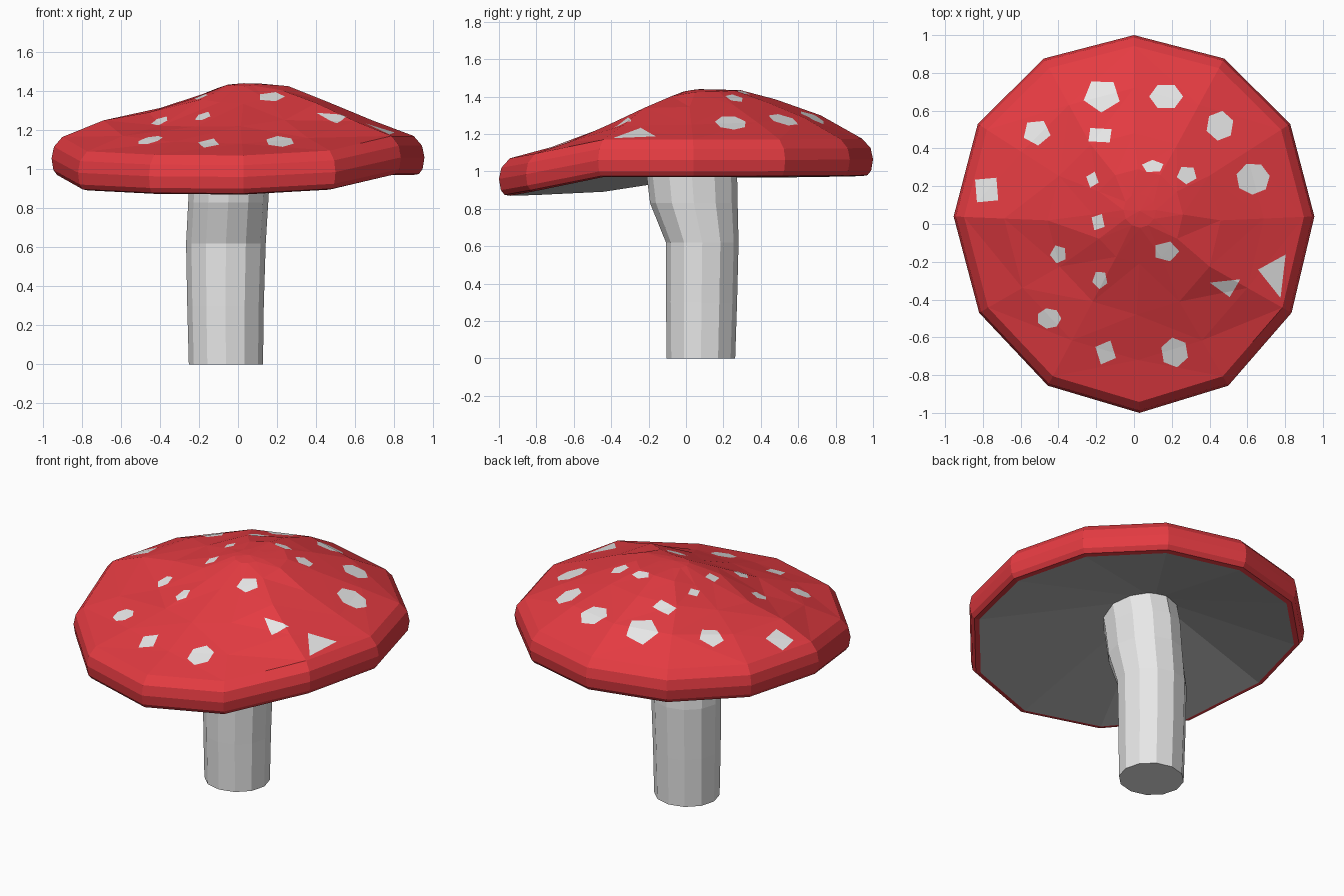
import bpy, bmesh
from math import sin, cos, pi, radians
from mathutils import Vector

cube = bpy.data.objects.get("Cube")
if cube:
    bpy.data.objects.remove(cube, do_unlink=True)


def material(name, rgb):
    mat = bpy.data.materials.new(name)
    mat.use_nodes = True
    colour = (*rgb, 1)
    mat.diffuse_color = colour
    mat.node_tree.nodes["Principled BSDF"].inputs["Base Color"].default_value = colour
    return mat


red = material("cap red", (0.78, 0.044, 0.054))
white = material("pale grey", (0.8, 0.8, 0.8))
grey = material("gill grey", (0.43, 0.43, 0.43))


def finish(bm, name, mats):
    bmesh.ops.recalc_face_normals(bm, faces=bm.faces)
    mesh = bpy.data.meshes.new(name)
    bm.to_mesh(mesh)
    bm.free()
    for mat in mats:
        mesh.materials.append(mat)
    obj = bpy.data.objects.new(name, mesh)
    bpy.context.collection.objects.link(obj)
    return obj


def loft(bm, rings):
    """Join consecutive rings of points with quads."""
    loops = [[bm.verts.new(p) for p in ring] for ring in rings]
    bands = []
    for low, high in zip(loops, loops[1:]):
        n = len(low)
        bands.append([bm.faces.new((low[i], low[(i + 1) % n],
                                    high[(i + 1) % n], high[i]))
                      for i in range(n)])
    return loops, bands


def close(bm, loop, point):
    """Fan a ring to a centre point."""
    tip = bm.verts.new(point)
    return [bm.faces.new((a, b, tip)) for a, b in zip(loop, loop[1:] + loop[:1])]


# Corners of the cap that droop or lift, by index around the ring
warp = {7: -0.05, 8: -0.02, 11: 0.025}


def cap_ring(radius, right, back, left, front, cx=0, cy=0, sides=12):
    """Tilted ring whose height blends between the four directions."""
    points = []
    for i in range(sides):
        a = 2 * pi * i / sides
        c, s = cos(a), sin(a)
        z = c * c * (right if c > 0 else left) + s * s * (back if s > 0 else front)
        if radius > 0.4:
            z += warp.get(i, 0)
        skew = 0.03 * min(s, 0) ** 2
        points.append((cx + 0.955 * radius * (c + skew),
                       cy + radius * (s + 0.04 * c * c), z))
    return points


# Cap: rounded rim, then the uneven dome and the hollow underside
rim = [(0.94, 0), (0.97, 0.005), (0.99, 0.03), (1, 0.09), (0.987, 0.15), (0.942, 0.2)]
rings = [cap_ring(r, 0.97 + h, 0.975 + h, 0.965 + h, 0.87 + h) for r, h in rim]
rings += [
    cap_ring(0.72, 1.25, 1.3, 1.25, 1.13),
    cap_ring(0.48, 1.345, 1.385, 1.29, 1.22),
    cap_ring(0.25, 1.425, 1.435, 1.365, 1.335, 0.02, 0.04),
    cap_ring(0.09, 1.438, 1.438, 1.432, 1.425, 0.03, 0.07),
]
bm = bmesh.new()
loops, bands = loft(bm, rings)
close(bm, loops[-1], (0.03, 0.07, 1.44))
for face in close(bm, loops[0], (-0.02, 0.16, 1.14)):
    face.material_index = 2
# Planar facets keep the dome crisp and make clean cuts
bmesh.ops.triangulate(bm, faces=[f for band in bands[len(rim) - 1:] for f in band])

# Spots: x, y, half width, half depth, sides, turn in degrees
spots = [
    (-.17, .68, .1, .09, 5, 52), (.17, .675, .09, .07, 6, 0),
    (-.515, .485, .075, .07, 5, 60), (.455, .52, .075, .08, 6, 20),
    (-.18, .47, .08, .05, 4, 40), (.1, .305, .06, .035, 5, 20),
    (.28, .26, .055, .05, 5, 50), (.63, .24, .09, .085, 7, 10),
    (-.22, .235, .035, .045, 4, 70), (-.78, .18, .08, .085, 4, 50),
    (-.19, .01, .04, .05, 4, 60), (-.4, -.16, .045, .05, 5, 40),
    (.17, -.145, .07, .055, 5, 0), (-.18, -.295, .042, .05, 5, 50),
    (.49, -.33, .095, .058, 3, 40), (.745, -.265, .09, .135, 3, 50),
    (-.45, -.5, .065, .055, 7, 0), (-.15, -.68, .06, .07, 4, 65),
    (.215, -.68, .075, .08, 6, 40),
]


def cut_spot(bm, x, y, w, d, sides, turn):
    """Slice the dome along each side of the spot and paint what is inside."""
    corners = [Vector((x + w * cos(a), y + d * sin(a), 0)) for a in
               (radians(turn) + 2 * pi * i / sides for i in range(sides))]
    bm.normal_update()
    inside = [f for f in bm.faces if f.material_index == 0 and f.normal.z > 0.3]
    for p, q in zip(corners, corners[1:] + corners[:1]):
        edge = q - p
        outward = Vector((edge.y, -edge.x, 0)).normalized()
        # Only touch faces that reach the inner side of this cut
        inside = [f for f in inside
                  if min((v.co - p).dot(outward) for v in f.verts) < -1e-5]
        geom = set(inside)
        for f in inside:
            geom.update(f.edges)
            geom.update(f.verts)
        cut = bmesh.ops.bisect_plane(bm, geom=list(geom), dist=1e-6,
                                     plane_co=p, plane_no=outward)
        inside = [f for f in cut["geom"] if isinstance(f, bmesh.types.BMFace)
                  and (f.calc_center_median() - p).dot(outward) < 0]
    for f in inside:
        f.material_index = 1


bmesh.ops.recalc_face_normals(bm, faces=bm.faces)
for spot in spots:
    cut_spot(bm, *spot)
finish(bm, "mushroom_cap", [red, white, grey])

# Stem: sections as z, centre x, centre y, half width, half depth
sections = [
    (0, -.062, .08, .19, .183), (.3, -.064, .083, .196, .19),
    (.62, -.062, .087, .204, .194), (.83, -.05, .042, .205, .234),
    (1, -.04, .03, .205, .243), (1.2, -.025, 0, .2, .24),
]
sides = 12
bm = bmesh.new()
loops, bands = loft(bm, [
    [(cx + w * cos(2 * pi * i / sides), cy + d * sin(2 * pi * i / sides), z)
     for i in range(sides)]
    for z, cx, cy, w, d in sections])
bm.faces.new(loops[0])
bm.faces.new(loops[-1])
finish(bm, "mushroom_stem", [white])
